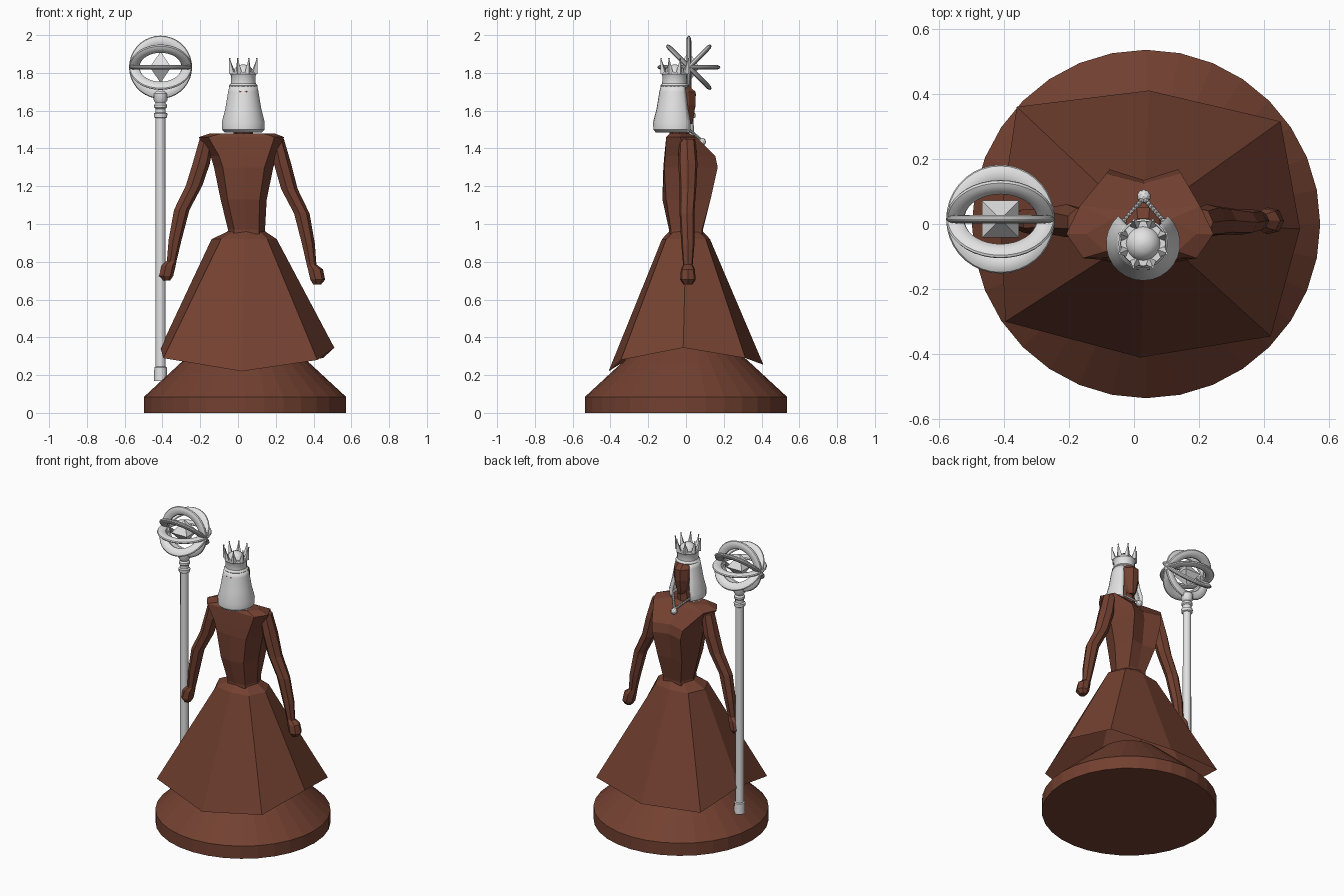
import bpy, bmesh, math
from mathutils import Matrix, Vector

if "Cube" in bpy.data.objects:
    bpy.data.objects.remove(bpy.data.objects["Cube"])


def material(name, rgb):
    m = bpy.data.materials.new(name)
    m.diffuse_color = (*rgb, 1)
    m.use_nodes = True
    m.node_tree.nodes["Principled BSDF"].inputs["Base Color"].default_value = m.diffuse_color
    return m


BROWN = material("warm brown", (0.17, 0.052, 0.030))
WHITE = material("pale grey", (0.76, 0.76, 0.76))


def finish(bm, name, mat, smooth=False):
    bmesh.ops.recalc_face_normals(bm, faces=bm.faces)
    me = bpy.data.meshes.new(name)
    bm.to_mesh(me)
    bm.free()
    me.materials.append(mat)
    ob = bpy.data.objects.new(name, me)
    bpy.context.collection.objects.link(ob)
    if smooth:
        bpy.ops.object.select_all(action='DESELECT')
        bpy.context.view_layer.objects.active = ob
        ob.select_set(True)
        bpy.ops.object.shade_smooth_by_angle(angle=math.radians(35))
    return ob


def loft(name, rings, mat, bottom=True, top=True, closed=True, smooth=False):
    """Skin a stack of point rings."""
    bm = bmesh.new()
    vs = [[bm.verts.new(p) for p in r] for r in rings]
    n = len(rings[0])
    for a, b in zip(vs, vs[1:]):
        for i in range(n if closed else n - 1):
            j = (i + 1) % n
            bm.faces.new((a[i], a[j], b[j], b[i]))
    if bottom:
        bm.faces.new(vs[0])
    if top:
        bm.faces.new(vs[-1])
    return finish(bm, name, mat, smooth)


def oval(x, y, z, rx, ry, n, start=0.0):
    return [(x + rx * math.cos(start + math.tau * i / n),
             y + ry * math.sin(start + math.tau * i / n), z) for i in range(n)]


def turned(name, x, y, profile, n, mat, smooth=False):
    return loft(name, [oval(x, y, z, r, r, n) for r, z in profile], mat, smooth=smooth)


def half_section(z, half, cx=0.03):
    """Mirror half a cross-section, running from back centre to front centre."""
    right = [(cx + x, y, z) for x, y in half]
    left = [(cx - x, y, z) for x, y in half[-2:0:-1]]
    return right + left


# round plinth with sloping top
turned("base", 0.037, 0, [(0.535, 0), (0.535, 0.085), (0.335, 0.27), (0.2, 0.39)], 32, BROWN)

# faceted skirt with uneven hem, open underneath
hem = [(0.51, -0.015, 0.345), (0.45, 0.315, 0.29), (0.046, 0.41, 0.255), (-0.36, 0.36, 0.285),
       (-0.41, 0.02, 0.345), (-0.395, -0.30, 0.29), (0.02, -0.41, 0.22), (0.42, -0.345, 0.28)]
waist = [(0.205, 0), (0.155, 0.105), (0.033, 0.127), (-0.09, 0.105),
         (-0.14, 0), (-0.09, -0.105), (0.033, -0.127), (0.155, -0.105)]
loft("skirt", [hem, [(x, y, 0.92) for x, y in waist]], BROWN, bottom=False)
loft("waistband", [[(x, y, 0.92) for x, y in waist],
                   oval(0.045, 0, 0.96, 0.1, 0.09, 8)], BROWN)

# bodice with bust and wide shoulders
loft("bodice", [
    half_section(0.93, [(0, -0.09), (0.07, -0.08), (0.105, 0), (0.07, 0.085), (0, 0.09)], 0.045),
    half_section(0.97, [(0, -0.09), (0.065, -0.08), (0.098, 0), (0.065, 0.085), (0, 0.09)], 0.045),
    half_section(1.13, [(0, -0.125), (0.085, -0.105), (0.122, 0), (0.09, 0.13), (0, 0.115)]),
    half_section(1.30, [(0, -0.12), (0.11, -0.115), (0.157, 0), (0.105, 0.168), (0, 0.135)]),
    half_section(1.36, [(0, -0.115), (0.13, -0.11), (0.175, 0), (0.115, 0.155), (0, 0.125)]),
    half_section(1.46, [(0, -0.1), (0.175, -0.105), (0.226, -0.03), (0.185, 0.055), (0, 0.04)], 0.018),
    half_section(1.48, [(0, -0.085), (0.11, -0.085), (0.17, -0.03), (0.09, 0.015), (0, 0.015)], 0.022),
], BROWN)

# arms with fists, the staff hand slightly higher: (offset, y, z, rx, ry)
arm = [(0.185, 0.005, 1.45, 0.04, 0.045), (0.215, 0.01, 1.32, 0.048, 0.052),
       (0.252, 0.01, 1.19, 0.046, 0.045), (0.318, 0.005, 1.06, 0.043, 0.04),
       (0.353, 0.01, 0.90, 0.036, 0.036), (0.37, 0.01, 0.79, 0.027, 0.026),
       (0.39, 0.01, 0.765, 0.042, 0.038), (0.402, 0.01, 0.71, 0.041, 0.042),
       (0.40, 0.01, 0.685, 0.022, 0.025)]
for side, label, lift in ((-1, "left", 0.015), (1, "right", -0.005)):
    loft("arm_" + label, [oval(0.018 + side * d, y, z + (lift if z < 1.2 else 0), rx, ry, 7)
                          for d, y, z, rx, ry in arm], BROWN)

# neck and head
loft("neck", [oval(0.028, -0.035, 1.45, 0.055, 0.055, 8),
              oval(0.028, -0.035, 1.60, 0.04, 0.045, 8)], BROWN)
loft("head", [oval(0.028, y, z, rx, ry, 10) for y, z, rx, ry in
              ((0.0, 1.53, 0.022, 0.035), (-0.02, 1.56, 0.042, 0.062), (-0.04, 1.63, 0.062, 0.095),
               (-0.045, 1.70, 0.064, 0.1), (-0.055, 1.73, 0.055, 0.075))], BROWN)

# long hair, a shell left open round the face
HX, HY = 0.028, -0.06
rings = []
for r, z in ((0.1, 1.485), (0.113, 1.50), (0.114, 1.54), (0.096, 1.61), (0.081, 1.70), (0.073, 1.735)):
    angles = [math.radians(132 + 276 * i / 20) for i in range(21)]
    rings.append([(HX + r * math.cos(a), HY + r * math.sin(a), z) for a in angles])
hair = loft("hair", rings, WHITE, bottom=False, top=False, closed=False, smooth=True)
shell = hair.modifiers.new("thickness", 'SOLIDIFY')
shell.thickness = 0.022
shell.offset = -1
turned("hair_top", HX, HY, [(0.073, 1.725), (0.06, 1.745)], 20, WHITE)

# crown with domed cap and eight points
turned("crown_band", HX, HY, [(0.07, 1.72), (0.076, 1.732), (0.066, 1.745), (0.065, 1.785),
                              (0.071, 1.795), (0.069, 1.805), (0.052, 1.805), (0.045, 1.825),
                              (0.025, 1.84), (0.005, 1.845)], 20, WHITE, True)
for i in range(8):
    a = math.tau * (i + 0.5) / 8
    foot = (HX + 0.062 * math.cos(a), HY + 0.062 * math.sin(a))
    tip = (HX + 0.078 * math.cos(a), HY + 0.078 * math.sin(a))
    loft(f"crown_point_{i}", [oval(*foot, 1.795, 0.019, 0.019, 4, a),
                              oval(*tip, 1.87, 0.003, 0.003, 4, a),
                              oval(*tip, 1.88, 0.005, 0.005, 4, a)], WHITE)


def ball(name, loc, r, sub=1):
    bm = bmesh.new()
    bmesh.ops.create_icosphere(bm, subdivisions=sub, radius=r, matrix=Matrix.Translation(loc))
    return finish(bm, name, WHITE)


# beaded necklace and pendant
for side in (-1, 1):
    for i in range(8):
        t = i / 8
        ball(f"necklace_bead_{side}_{i}",
             (0.03 + side * 0.06 * (1 - t), 0.01 + 0.07 * t, 1.505 - 0.06 * t), 0.009)
ball("pendant", (0.03, 0.085, 1.435), 0.021, 2)

# staff: ferrule, pole, collars and bulb
SX, SY, SZ = -0.41, 0.015, 1.83
turned("staff", SX, SY, [(0.035, 0.17), (0.033, 0.24), (0.027, 0.245), (0.026, 1.56), (0.035, 1.565),
                         (0.036, 1.585), (0.027, 1.59), (0.027, 1.61), (0.034, 1.617), (0.034, 1.63),
                         (0.026, 1.64), (0.036, 1.655), (0.037, 1.69), (0.022, 1.705)],
       12, WHITE, True)

# four flattened rings sharing one axis
for k in range(4):
    rot = Matrix.Translation((SX, SY, SZ)) @ Matrix.Rotation(math.radians(45 * k), 4, 'X')
    tube = []
    for i in range(12):
        b = math.tau * i / 12
        r, h = 0.139 + 0.028 * math.cos(b), 0.013 * math.sin(b)
        tube.append([rot @ Vector(p) for p in oval(0, 0, h, r, r, 36)])
    loft(f"orb_ring_{k}", tube + tube[:1], WHITE, bottom=False, top=False, smooth=True)

# pointed crystal in the middle
loft("crystal", [oval(SX, SY, z, r, r, 4, math.pi / 4) for r, z in
                 ((0.002, SZ - 0.08), (0.08, SZ), (0.002, SZ + 0.08))], WHITE)
